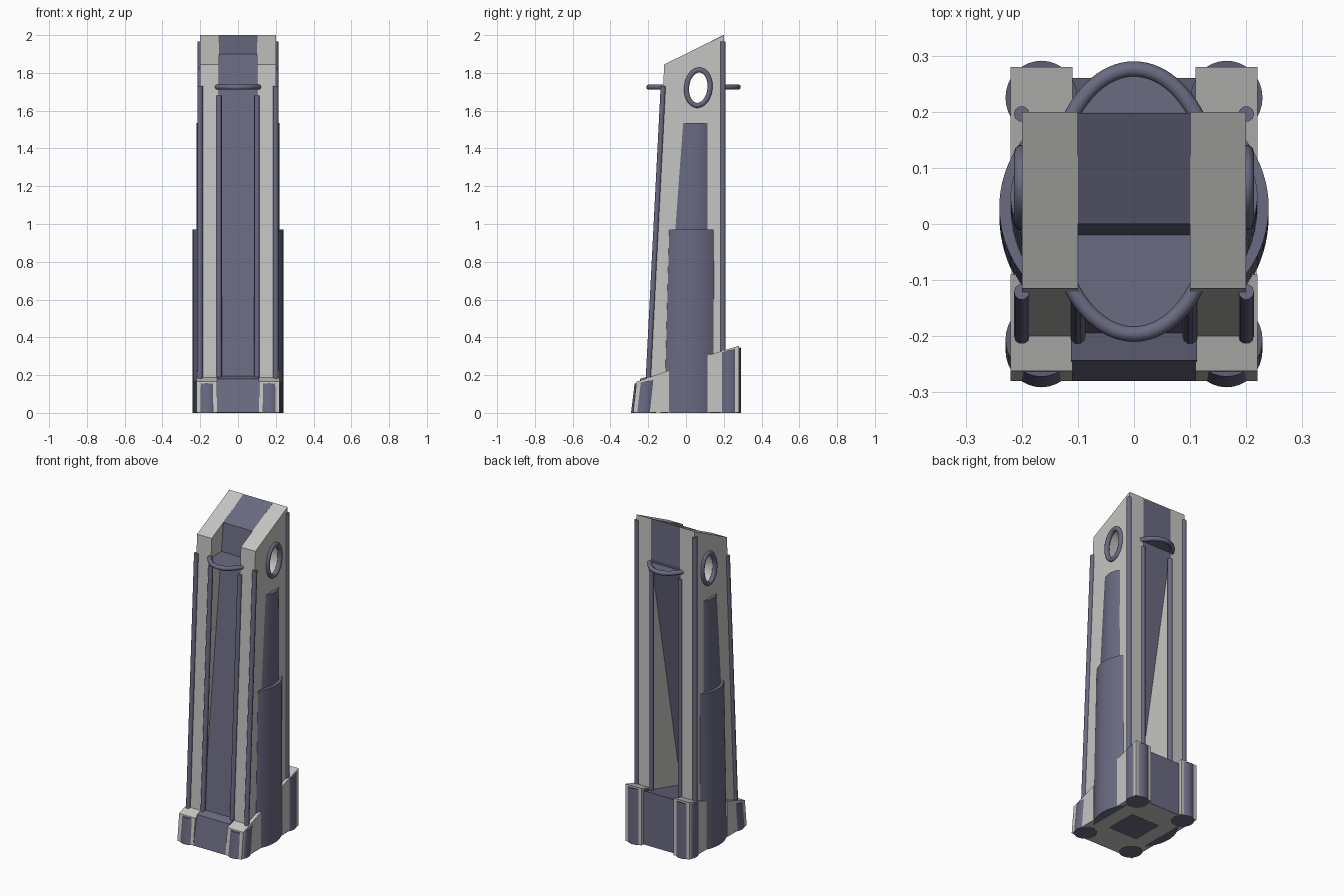
import bpy, bmesh, math
from mathutils import Vector

if "Cube" in bpy.data.objects:
    bpy.data.objects.remove(bpy.data.objects["Cube"])


def material(name, rgb):
    m = bpy.data.materials.new(name)
    m.diffuse_color = (*rgb, 1)
    m.use_nodes = True
    m.node_tree.nodes["Principled BSDF"].inputs["Base Color"].default_value = m.diffuse_color
    return m


LIGHT = material("light stone", (0.56, 0.56, 0.54))
DARK = material("slate blue", (0.145, 0.145, 0.225))


def loft(name, rings, mat, smooth=False):
    """Skin a list of equal-length point rings and cap both ends."""
    bm = bmesh.new()
    vr = [[bm.verts.new(p) for p in r] for r in rings]
    n = len(rings[0])
    for a, b in zip(vr, vr[1:]):
        for i in range(n):
            bm.faces.new((a[i], a[(i + 1) % n], b[(i + 1) % n], b[i]))
    bm.faces.new(vr[0])
    bm.faces.new(vr[-1])
    bmesh.ops.recalc_face_normals(bm, faces=bm.faces)
    me = bpy.data.meshes.new(name)
    bm.to_mesh(me)
    bm.free()
    ob = bpy.data.objects.new(name, me)
    bpy.context.collection.objects.link(ob)
    me.materials.append(mat)
    if smooth:
        activate(ob)
        bpy.ops.object.shade_smooth_by_angle(angle=math.radians(35))
    return ob


def activate(ob):
    bpy.ops.object.select_all(action='DESELECT')
    ob.select_set(True)
    bpy.context.view_layer.objects.active = ob


def prism(name, profile, x0, x1, mat):
    """Extrude a (y, z) profile along x."""
    return loft(name, [[(x, y, z) for y, z in profile] for x in (x0, x1)], mat)


def tube(name, pts, r, mat, cyclic=False):
    cu = bpy.data.curves.new(name, 'CURVE')
    cu.dimensions = '3D'
    cu.bevel_depth = r
    cu.bevel_resolution = 3
    cu.use_fill_caps = True
    sp = cu.splines.new('POLY')
    sp.points.add(len(pts) - 1)
    for p, co in zip(sp.points, pts):
        p.co = (*co, 1)
    sp.use_cyclic_u = cyclic
    ob = bpy.data.objects.new(name, cu)
    bpy.context.collection.objects.link(ob)
    cu.materials.append(mat)
    activate(ob)
    bpy.ops.object.convert(target='MESH')
    ob = bpy.context.object
    bpy.ops.object.shade_smooth_by_angle(angle=math.radians(50))
    return ob


def oval(x, ry, rz, n=40, tilt=-0.1):
    """Tilted oval around the side window, in the plane x."""
    pts = []
    for i in range(n):
        t = 2 * math.pi * i / n
        y, z = ry * math.cos(t), rz * math.sin(t)
        pts.append((x, 0.065 + y * math.cos(tilt) - z * math.sin(tilt),
                    1.722 + y * math.sin(tilt) + z * math.cos(tilt)))
    return pts


def front_y(z):
    """Leaning front edge of the tower."""
    return -0.115 - 0.085 * (1.845 - z) / 1.665


# tower frame slabs and leaning core
slab = [(front_y(0.01), 0.01), (0.2, 0.01), (0.2, 2.0), (-0.115, 1.845)]
core = [(-0.205, 0.1), (-0.1, 0.1), (-0.09, 0.25), (0.198, 1.75),
        (0.198, 2.0), (0.0, 1.9)]
pierced = [prism("core", core, -0.102, 0.102, DARK)]
for s in (-1, 1):
    pierced.append(prism("frame_slab", slab, s * 0.1, s * 0.2, LIGHT))

# round window pierced through the top
cutter = loft("window_cutter", [oval(-0.4, 0.06, 0.09), oval(0.4, 0.06, 0.09)], DARK)
cutter.hide_render = True
for ob in pierced:
    mod = ob.modifiers.new("window", 'BOOLEAN')
    mod.operation = 'DIFFERENCE'
    mod.solver = 'EXACT'
    mod.object = cutter
    activate(ob)
    bpy.ops.object.modifier_apply(modifier=mod.name)
bpy.data.objects.remove(cutter)


def side_arc(s, z, rx, ry, cy):
    """Part of an ellipse standing outside the slab."""
    a = math.acos(0.185 / rx)
    return [(s * rx * math.cos(t), cy + ry * math.sin(t), z)
            for t in [a * (i / 10 - 1) for i in range(21)]]


for s in (-1, 1):
    # stepped rounded side bays
    loft("lower_side_bay", [side_arc(s, 0, 0.24, 0.235, 0.015),
                            side_arc(s, 0.97, 0.24, 0.215, 0.03)], DARK, True)
    loft("upper_side_bay", [side_arc(s, 0.9, 0.22, 0.212, 0.027),
                            side_arc(s, 1.535, 0.22, 0.156, 0.05)], DARK, True)
    # window rim
    tube("window_rim", oval(s * 0.2, 0.062, 0.094), 0.014, DARK, True)
    # corner plinths
    prism("front_plinth", [(-0.28, 0.002), (-0.09, 0.002), (-0.09, 0.225),
                           (-0.19, 0.19), (-0.262, 0.165)], s * 0.11, s * 0.22, LIGHT)
    prism("back_plinth", [(0.115, 0.002), (0.28, 0.002), (0.28, 0.355),
                          (0.115, 0.305)], s * 0.11, s * 0.22, LIGHT)

    # round corner posts set in the plinths
    def ring(cy, z, slope=0.0):
        return [(s * 0.165 + 0.064 * math.cos(t), cy + 0.066 * math.sin(t),
                 z + slope * 0.066 * math.sin(t))
                for t in [2 * math.pi * i / 32 for i in range(32)]]
    loft("front_post", [ring(-0.225, 0), ring(-0.206, 0.168, 0.2)], DARK, True)
    loft("back_post", [ring(0.225, 0), ring(0.225, 0.33, 0.25)], DARK, True)

    # edge pipes
    tube("front_outer_pipe", [(s * 0.2, front_y(0.17), 0.17),
                              (s * 0.2, front_y(1.73), 1.73)], 0.014, DARK)
    tube("front_inner_pipe", [(s * 0.1, front_y(0.17), 0.17),
                              (s * 0.1, front_y(1.68), 1.68)], 0.014, DARK)
    tube("back_outer_pipe", [(s * 0.2, 0.196, 0.28), (s * 0.2, 0.196, 1.965)], 0.014, DARK)
    tube("back_inner_pipe", [(s * 0.1, 0.196, 0.28), (s * 0.1, 0.196, 1.68)], 0.014, DARK)

# dark base between the plinths
prism("base_centre", [(-0.28, 0.002), (0.26, 0.002), (0.26, 0.335), (0.11, 0.295),
                      (-0.09, 0.24), (-0.18, 0.2), (-0.243, 0.18)], -0.112, 0.112, DARK)
# underside
loft("underside", [[(x, y, z) for x, y in ((-0.218, -0.278), (0.218, -0.278),
      (0.218, 0.258), (-0.218, 0.258))] for z in (0.001, 0.006)], LIGHT)
loft("underside_hatch", [[(x, y, z) for x, y in ((-0.1, -0.1), (0.1, -0.1),
      (0.1, 0.1), (-0.1, 0.1))] for z in (0, 0.004)], DARK)

# oval balcony, front and back parts either side of the window
for name, mid, half in (("front", -math.pi / 2, 1.36), ("back", math.pi / 2, 1.1)):
    arc = [(0.146 * math.cos(t), 0.04 + 0.236 * math.sin(t), 1.725)
           for t in [mid + half * (i / 16 - 1) for i in range(33)]]
    tube(name + "_balcony_rail", arc, 0.014, DARK)
    loft(name + "_balcony_floor",
         [[(x, y, z + d) for x, y, z in arc] for d in (-0.003, 0.003)], DARK)
